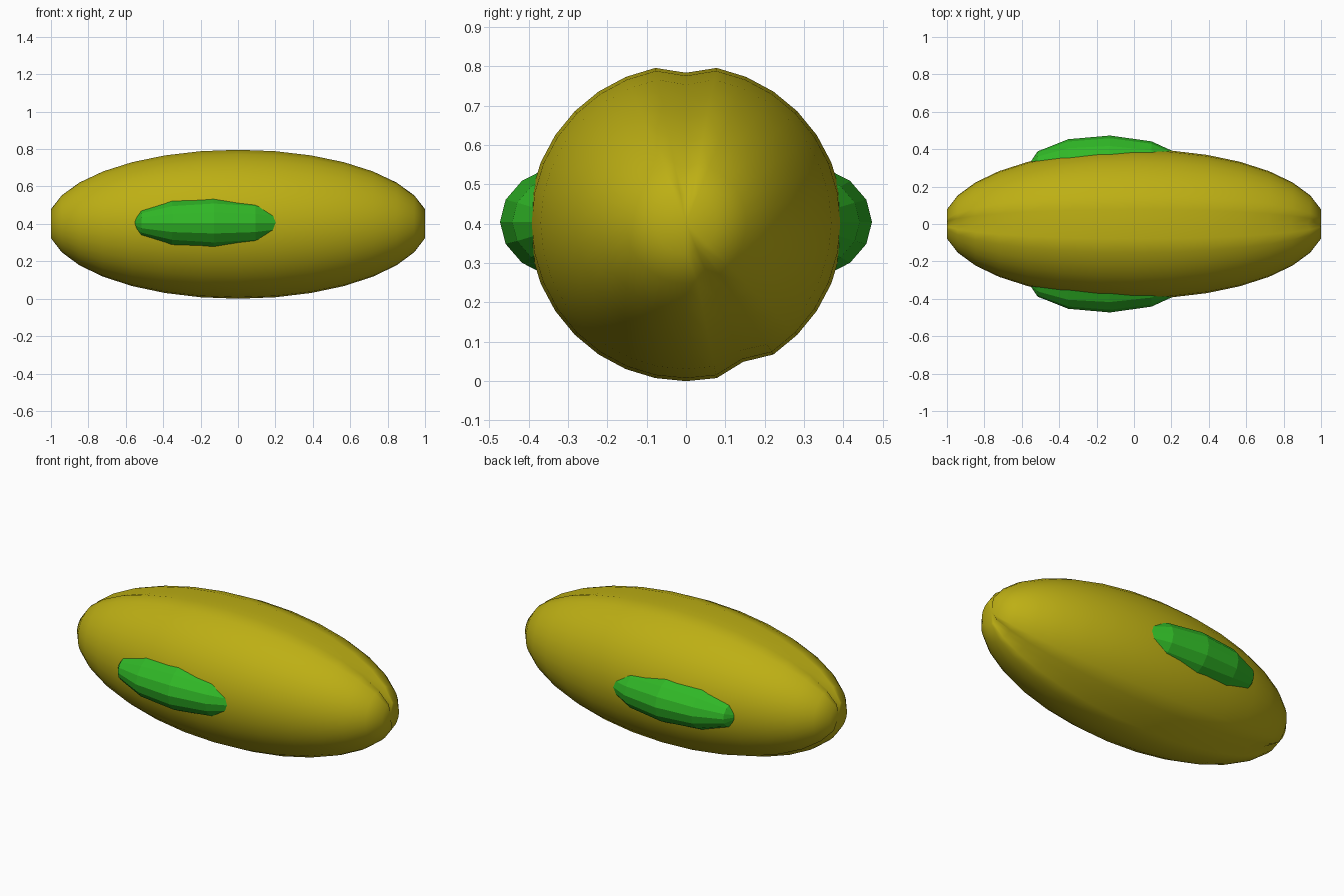
import bpy, bmesh, math
from mathutils import Matrix

if "Cube" in bpy.data.objects:
    bpy.data.objects.remove(bpy.data.objects["Cube"])

ZC = 0.402  # height of the long axis


def material(name, rgb):
    m = bpy.data.materials.new(name)
    m.diffuse_color = (*rgb, 1)
    m.use_nodes = True
    m.node_tree.nodes["Principled BSDF"].inputs["Base Color"].default_value = m.diffuse_color
    return m


def ellipsoid(name, segs, rings, length, ry, rz, loc, yaw, mat, smooth, grooves=()):
    """UV sphere with its poles along x; grooves are angles of sunken meridians."""
    bm = bmesh.new()
    bmesh.ops.create_uvsphere(bm, u_segments=segs, v_segments=rings, radius=1,
                              matrix=Matrix.Rotation(math.pi / 2, 4, 'Y'))
    bmesh.ops.scale(bm, vec=(length, ry, rz), verts=bm.verts)
    bm.normal_update()
    # press the grooved meridians and the poles inward along their normals
    if grooves:
        moves = []
        for v in bm.verts:
            pole = math.hypot(v.co.y, v.co.z) < 1e-4
            a = math.degrees(math.atan2(v.co.z, v.co.y)) % 360
            if pole or any(abs(a - g) < 2 for g in grooves):
                moves.append((v, v.normal * 0.02))
        for v, d in moves:
            v.co -= d
    bmesh.ops.transform(bm, verts=bm.verts,
                        matrix=Matrix.Translation(loc) @ Matrix.Rotation(yaw, 4, 'Z'))
    for f in bm.faces:
        f.smooth = smooth
    me = bpy.data.meshes.new(name)
    bm.to_mesh(me)
    bm.free()
    me.materials.append(mat)
    ob = bpy.data.objects.new(name, me)
    bpy.context.collection.objects.link(ob)
    return ob


yellow = material("yellow", (0.51, 0.43, 0.007))
green = material("green", (0.03, 0.48, 0.02))

# long smooth body with a top and a bottom groove
ellipsoid("body", 32, 16, 1.0196, 0.40, 0.402, (0, 0, ZC), 0, yellow, True, (90, 292.5))

# faceted side bulges
for side, s in (("left", 1), ("right", -1)):
    ellipsoid("side_bulge_" + side, 16, 6, 0.445, 0.19, 0.147,
              (-0.133, s * 0.283, ZC + 0.003), -s * math.radians(1.5), green, False)
